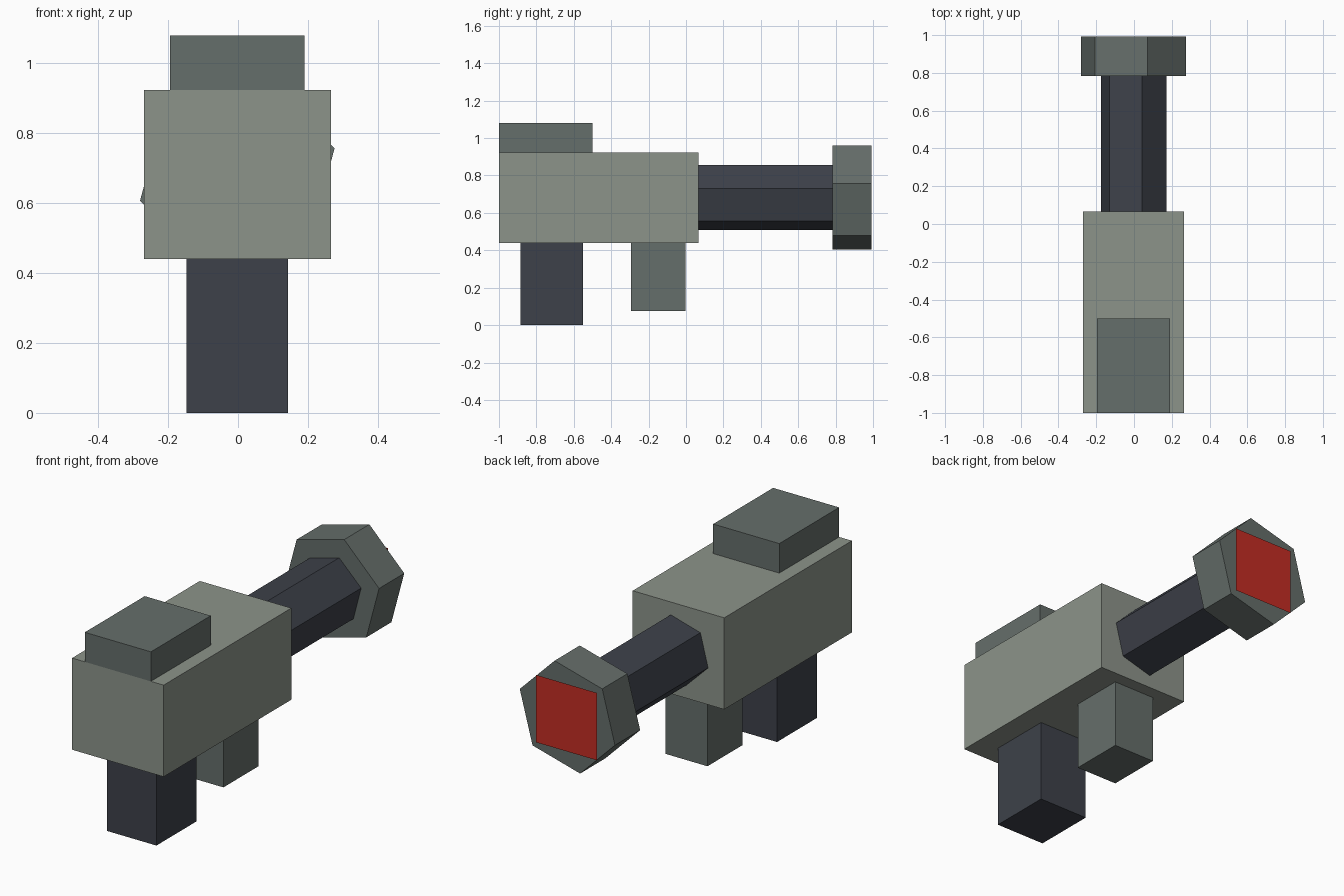
import bpy
import bmesh
from math import cos, sin, radians
from mathutils import Vector

default = bpy.data.objects.get("Cube")
if default:
    bpy.data.objects.remove(default, do_unlink=True)


def material(name, rgb):
    mat = bpy.data.materials.new(name)
    mat.use_nodes = True
    mat.diffuse_color = (*rgb, 1)
    mat.node_tree.nodes["Principled BSDF"].inputs["Base Color"].default_value = (*rgb, 1)
    return mat


light_grey = material("light grey green", (0.265, 0.295, 0.255))
mid_grey = material("mid grey green", (0.131, 0.156, 0.145))
dark_grey = material("dark blue grey", (0.047, 0.053, 0.068))
red = material("red", (0.55, 0.026, 0.017))

CENTRE_X = -0.002
AXIS_Z = 0.682  # height of the barrel axis


def finish(name, bm, mat):
    mesh = bpy.data.meshes.new(name)
    bm.to_mesh(mesh)
    bm.free()
    mesh.materials.append(mat)
    obj = bpy.data.objects.new(name, mesh)
    bpy.context.collection.objects.link(obj)
    return obj


def box(name, width, y0, y1, z0, z1, mat):
    bm = bmesh.new()
    bmesh.ops.create_cube(bm, size=1)
    bmesh.ops.scale(bm, vec=(width, y1 - y0, z1 - z0), verts=bm.verts)
    bmesh.ops.translate(bm, vec=(CENTRE_X, (y0 + y1) / 2, (z0 + z1) / 2), verts=bm.verts)
    return finish(name, bm, mat)


def hex_prism(name, radius, turn, y0, y1, mat):
    bm = bmesh.new()
    ring = []
    for i in range(6):
        a = radians(turn + 60 * i)
        ring.append(bm.verts.new((CENTRE_X + radius * cos(a), y0, AXIS_Z + radius * sin(a))))
    cap = bm.faces.new(ring)
    out = bmesh.ops.extrude_face_region(bm, geom=[cap], use_keep_orig=True)
    moved = [v for v in out["geom"] if isinstance(v, bmesh.types.BMVert)]
    bmesh.ops.translate(bm, vec=(0, y1 - y0, 0), verts=moved)
    bmesh.ops.recalc_face_normals(bm, faces=bm.faces)
    return finish(name, bm, mat)


# Receiver, top block and the two grips
box("body", 0.535, -1, 0.066, 0.44, 0.924, light_grey)
box("top_block", 0.386, -1, -0.5, 0.924, 1.08, mid_grey)
box("rear_grip", 0.29, -0.885, -0.55, 0, 0.44, dark_grey)
box("fore_grip", 0.244, -0.293, -0.002, 0.075, 0.44, mid_grey)

# Six-sided barrel and muzzle
hex_prism("barrel", 0.18, 15.5, 0.066, 0.783, dark_grey)
hex_prism("muzzle", 0.288, 15, 0.783, 0.993, mid_grey)

# Square red panel on the muzzle end
bm = bmesh.new()
half = 0.178
panel = bm.faces.new([bm.verts.new(Vector((CENTRE_X + sx * half, 1, AXIS_Z + sz * half)))
                      for sx, sz in ((-1, -1), (-1, 1), (1, 1), (1, -1))])
panel.normal_update()
finish("muzzle_panel", bm, red)
